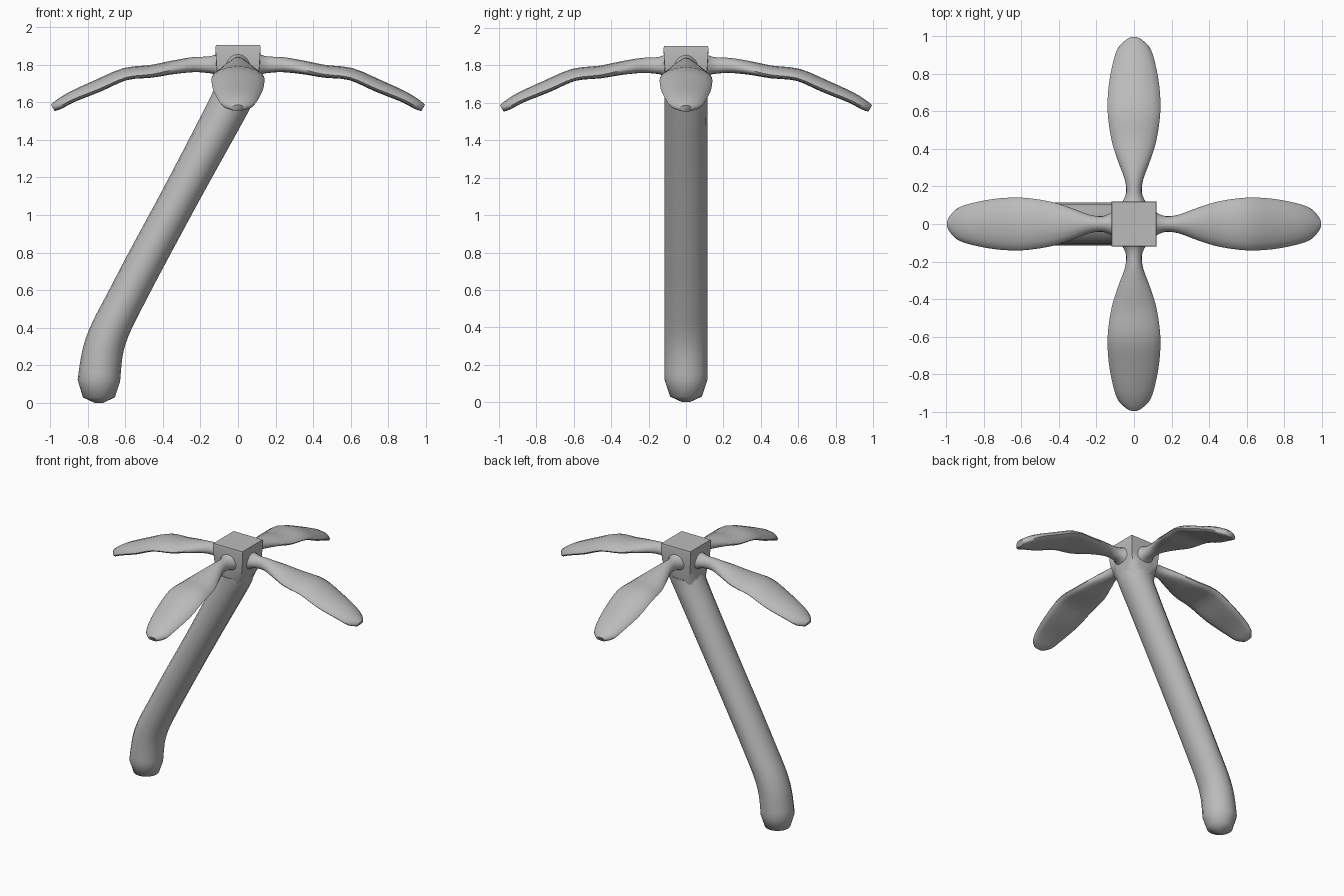
import bpy, bmesh, math
from mathutils import Vector, Matrix

cube = bpy.data.objects.get("Cube")
if cube:
    bpy.data.objects.remove(cube)

grey = bpy.data.materials.new("plain_grey")
grey.use_nodes = True
tone = (0.5, 0.5, 0.5, 1)
grey.diffuse_color = tone
grey.node_tree.nodes["Principled BSDF"].inputs["Base Color"].default_value = tone


def smooth_path(stations, steps=3):
    """Catmull-Rom interpolation between the given stations."""
    pts = [Vector(s) for s in stations]
    out = []
    for i in range(len(pts) - 1):
        a, b, c, d = pts[max(i - 1, 0)], pts[i], pts[i + 1], pts[min(i + 2, len(pts) - 1)]
        for k in range(steps):
            t = k / steps
            out.append(b + (c - a) * t / 2 + (a * 2 - b * 5 + c * 4 - d) * t * t / 2
                       + (b * 3 - a - c * 3 + d) * t ** 3 / 2)
    return out + [pts[-1]]


def loft(name, stations, sides, droop=0, turn=0):
    """Stations: x, z, half width along y, half depth across the path, squareness."""
    bm = bmesh.new()
    rings = []
    for i, (x, z, wide, deep, square) in enumerate(stations):
        before, after = stations[max(i - 1, 0)], stations[min(i + 1, len(stations) - 1)]
        along = Vector((after[0] - before[0], after[1] - before[1])).normalized()
        if square > 0.5:
            along = Vector((0, 1))
        ring = []
        for k in range(sides):
            a = math.tau * k / sides
            c, s = math.cos(a), math.sin(a)
            reach = 1 + square * (1 / max(abs(c), abs(s)) - 1)
            u, v = c * reach * wide, s * reach * deep
            v -= droop * c * c * wide
            ring.append(bm.verts.new((x - along.y * v, u, z + along.x * v)))
        rings.append(ring)
    for low, high in zip(rings, rings[1:]):
        for k in range(sides):
            n = (k + 1) % sides
            bm.faces.new((low[k], low[n], high[n], high[k]))
    bm.faces.new(rings[0])
    bm.faces.new(rings[-1])
    bmesh.ops.recalc_face_normals(bm, faces=bm.faces)
    bm.transform(Matrix.Rotation(turn, 4, "Z"))
    mesh = bpy.data.meshes.new(name)
    bm.to_mesh(mesh)
    bm.free()
    mesh.materials.append(grey)
    obj = bpy.data.objects.new(name, mesh)
    bpy.context.collection.objects.link(obj)
    bpy.ops.object.select_all(action="DESELECT")
    obj.select_set(True)
    bpy.context.view_layer.objects.active = obj
    bpy.ops.object.shade_smooth_by_angle(angle=math.radians(50))
    return obj


# Leaning trunk with a blunt foot
trunk = [(-0.74, 0.12, 0.115, 0.113, 0), (-0.72, 0.27, 0.115, 0.108, 0),
         (-0.68, 0.39, 0.115, 0.103, 0), (-0.61, 0.53, 0.115, 0.1, 0),
         (-0.49, 0.76, 0.115, 0.1, 0), (-0.28, 1.15, 0.115, 0.1, 0),
         (-0.04, 1.6, 0.115, 0.108, 0), (-0.01, 1.68, 0.115, 0.113, 0.2)]
foot = [(-0.74, 0, 0.02, 0.02, 0), (-0.74, 0.03, 0.085, 0.085, 0)]
loft("trunk", foot + smooth_path(trunk), 16)

# Square crown block growing out of the trunk
loft("crown_block", [(-0.035, 1.6, 0.1, 0.1, 0), (-0.005, 1.7, 0.113, 0.113, 0.55),
                     (0, 1.78, 0.116, 0.116, 0.9), (0, 1.89, 0.12, 0.12, 1),
                     (0, 1.905, 0.117, 0.117, 1)], 16)

# Four arching leaves with flared stems
leaf = [(0.08, 1.8, 0.09, 0.08, 0), (0.125, 1.8, 0.058, 0.052, 0),
        (0.17, 1.8, 0.042, 0.043, 0), (0.24, 1.8, 0.05, 0.04, 0),
        (0.35, 1.785, 0.09, 0.036, 0), (0.46, 1.765, 0.122, 0.034, 0),
        (0.6, 1.75, 0.14, 0.033, 0), (0.74, 1.69, 0.135, 0.034, 0),
        (0.88, 1.63, 0.108, 0.03, 0), (0.95, 1.59, 0.08, 0.027, 0),
        (0.985, 1.57, 0.035, 0.02, 0)]
for i, side in enumerate(("left", "back", "right", "front")):
    loft(side + "_leaf", smooth_path(leaf), 16, droop=0.13, turn=i * math.pi / 2)
